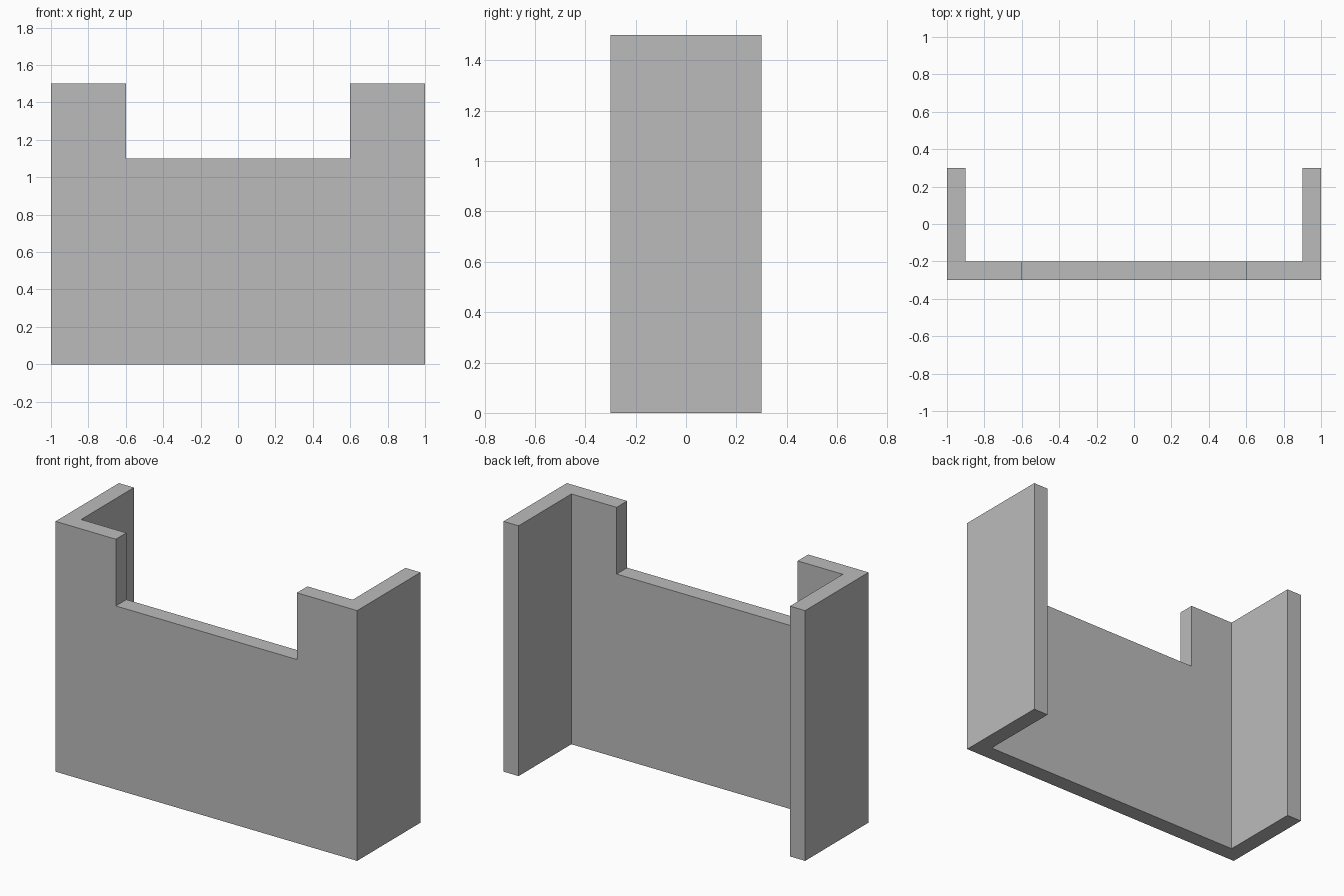
import bpy
import bmesh

default = bpy.data.objects.get("Cube")
if default:
    bpy.data.objects.remove(default, do_unlink=True)

HALF_WIDTH, HALF_DEPTH, HEIGHT, WALL = 1.0, 0.3, 1.5, 0.1
NOTCH_HALF, NOTCH_BOTTOM = 0.6, 1.1

# Single plain grey
grey = bpy.data.materials.new("plain_grey")
grey.use_nodes = True
colour = (0.5, 0.5, 0.5, 1)
grey.diffuse_color = colour
grey.node_tree.nodes["Principled BSDF"].inputs["Base Color"].default_value = colour


def prism(name, outline, bottom, top):
    """Extrude a plan outline upward between two heights."""
    bm = bmesh.new()
    base = bm.faces.new([bm.verts.new((x, y, bottom)) for x, y in outline])
    raised = bmesh.ops.extrude_face_region(bm, geom=[base], use_keep_orig=True)
    verts = [v for v in raised["geom"] if isinstance(v, bmesh.types.BMVert)]
    bmesh.ops.translate(bm, verts=verts, vec=(0, 0, top - bottom))
    bmesh.ops.recalc_face_normals(bm, faces=bm.faces[:])
    mesh = bpy.data.meshes.new(name)
    bm.to_mesh(mesh)
    bm.free()
    mesh.materials.append(grey)
    obj = bpy.data.objects.new(name, mesh)
    bpy.context.collection.objects.link(obj)
    return obj


# Front wall with two side walls, open at the back
inner = HALF_WIDTH - WALL
left_half = [(HALF_WIDTH, -HALF_DEPTH), (HALF_WIDTH, HALF_DEPTH),
             (inner, HALF_DEPTH), (inner, WALL - HALF_DEPTH)]
right_half = [(-x, y) for x, y in reversed(left_half)]
panel = prism("three_sided_panel", left_half + right_half, 0, HEIGHT)

# Wide notch in the top of the front wall
n, d = NOTCH_HALF, 2 * HALF_DEPTH
cutter = prism("notch_cutter", [(-n, -d), (n, -d), (n, d), (-n, d)],
               NOTCH_BOTTOM, HEIGHT + WALL)
cutter.hide_render = True
cut = panel.modifiers.new("notch", 'BOOLEAN')
cut.operation = 'DIFFERENCE'
cut.solver = 'EXACT'
cut.object = cutter

# Apply the cut and discard the helper
bpy.context.view_layer.objects.active = panel
bpy.ops.object.modifier_apply(modifier=cut.name)
bpy.data.objects.remove(cutter, do_unlink=True)
